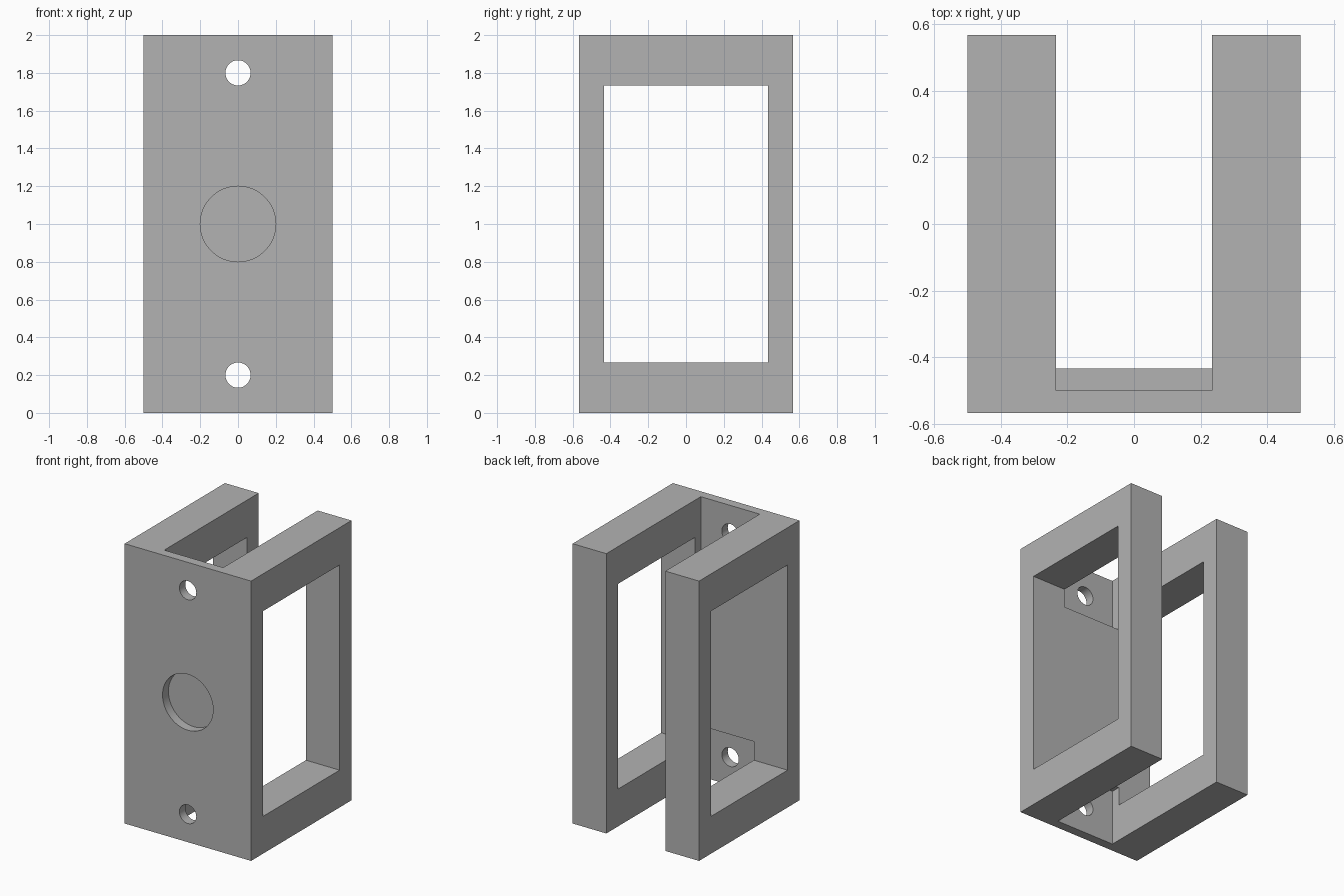
import bpy
import bmesh
import math
from mathutils import Matrix, Vector

UNIT = 1 / 15  # design grid step

old = bpy.data.objects.get("Cube")
if old:
    bpy.data.objects.remove(old, do_unlink=True)

grey = bpy.data.materials.new("plain grey")
grey.use_nodes = True
colour = (0.45, 0.45, 0.45, 1)
grey.diffuse_color = colour
grey.node_tree.nodes["Principled BSDF"].inputs["Base Color"].default_value = colour


def make_object(name, bm):
    mesh = bpy.data.meshes.new(name)
    bm.to_mesh(mesh)
    bm.free()
    mesh.materials.append(grey)
    obj = bpy.data.objects.new(name, mesh)
    bpy.context.collection.objects.link(obj)
    return obj


def box(name, low, high):
    low, high = Vector(low) * UNIT, Vector(high) * UNIT
    bm = bmesh.new()
    bmesh.ops.create_cube(bm, size=1, matrix=Matrix.Translation((low + high) / 2)
                          @ Matrix.Diagonal((*(high - low), 1)))
    return make_object(name, bm)


def bore(name, radius, z, y_from, y_to):
    """Cylinder along y."""
    bm = bmesh.new()
    place = Matrix.Translation(Vector((0, (y_from + y_to) / 2, z)) * UNIT)
    bmesh.ops.create_cone(bm, cap_ends=True, segments=64, radius1=radius * UNIT,
                          radius2=radius * UNIT, depth=(y_to - y_from) * UNIT,
                          matrix=place @ Matrix.Rotation(math.pi / 2, 4, "X"))
    return make_object(name, bm)


def cut(target, cutter):
    cutter.hide_render = True
    mod = target.modifiers.new(cutter.name, "BOOLEAN")
    mod.operation = "DIFFERENCE"
    mod.solver = "EXACT"
    mod.object = cutter
    bpy.context.view_layer.objects.active = target
    bpy.ops.object.modifier_apply(modifier=mod.name)
    bpy.data.objects.remove(cutter, do_unlink=True)


# U-shaped bracket body with its channel and side windows
bracket = box("bracket", (-7.5, -8.5, 0), (7.5, 8.5, 30))
cut(bracket, box("channel_cutter", (-3.5, -6.5, -1), (3.5, 10, 31)))
for side in (-1, 1):
    x = sorted((side * 3, side * 9))
    cut(bracket, box("window_cutter", (x[0], -6.5, 4), (x[1], 6.5, 26)))

# Thinned pads and screw holes at both ends of the front plate
for pad_low, pad_high, hole_z in ((-1, 6, 3), (24, 31, 27)):
    cut(bracket, box("pad_cutter", (-3.5, -7.5, pad_low), (3.5, -6, pad_high)))
    cut(bracket, bore("screw_hole_cutter", 1, hole_z, -10, -5))

# Shallow round pocket in the front
cut(bracket, bore("pocket_cutter", 3, 15, -10, -7.5))

# Smooth bores, sharp corners
bpy.ops.object.select_all(action="DESELECT")
bracket.select_set(True)
bpy.context.view_layer.objects.active = bracket
bpy.ops.object.shade_smooth_by_angle(angle=math.radians(30))
